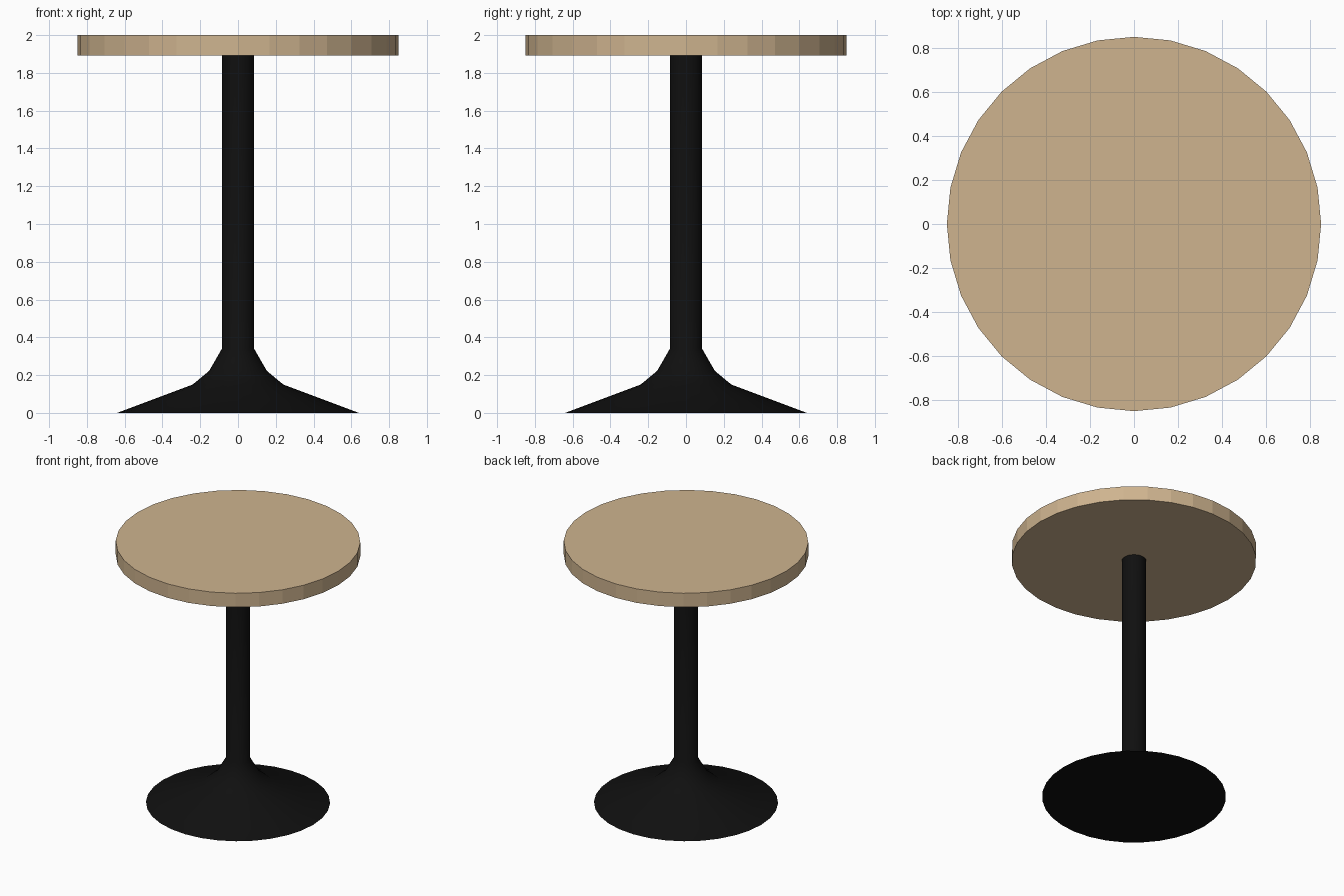
import bpy, bmesh, math

if "Cube" in bpy.data.objects:
    bpy.data.objects.remove(bpy.data.objects["Cube"])

SIDES = 32


def material(name, rgb):
    m = bpy.data.materials.new(name)
    m.diffuse_color = (*rgb, 1)
    m.use_nodes = True
    m.node_tree.nodes["Principled BSDF"].inputs["Base Color"].default_value = m.diffuse_color
    return m


def lathe(name, profile, mat, smooth=False):
    """Solid of revolution from (radius, z) points, capped at both ends."""
    bm = bmesh.new()
    rings = [[bm.verts.new((r * math.cos(2 * math.pi * i / SIDES),
                            r * math.sin(2 * math.pi * i / SIDES), z))
              for i in range(SIDES)] for r, z in profile]
    for low, high in zip(rings, rings[1:]):
        for i in range(SIDES):
            j = (i + 1) % SIDES
            bm.faces.new((low[i], low[j], high[j], high[i]))
    bm.faces.new(rings[0][::-1])
    bm.faces.new(rings[-1])
    mesh = bpy.data.meshes.new(name)
    bm.to_mesh(mesh)
    bm.free()
    mesh.materials.append(mat)
    ob = bpy.data.objects.new(name, mesh)
    bpy.context.collection.objects.link(ob)
    if smooth:
        bpy.ops.object.select_all(action='DESELECT')
        ob.select_set(True)
        bpy.context.view_layer.objects.active = ob
        bpy.ops.object.shade_smooth_by_angle(angle=math.radians(30))
    return ob


wood = material("light_wood", (0.62, 0.455, 0.275))
black = material("black_metal", (0.005, 0.005, 0.005))

# Round faceted top
lathe("table_top", [(0.85, 1.893), (0.85, 2.0)], wood)

# Flared foot running up into the column
lathe("pedestal", [(0.64, 0), (0.24, 0.15), (0.153, 0.222),
                   (0.085, 0.34), (0.085, 1.893)], black, smooth=True)
